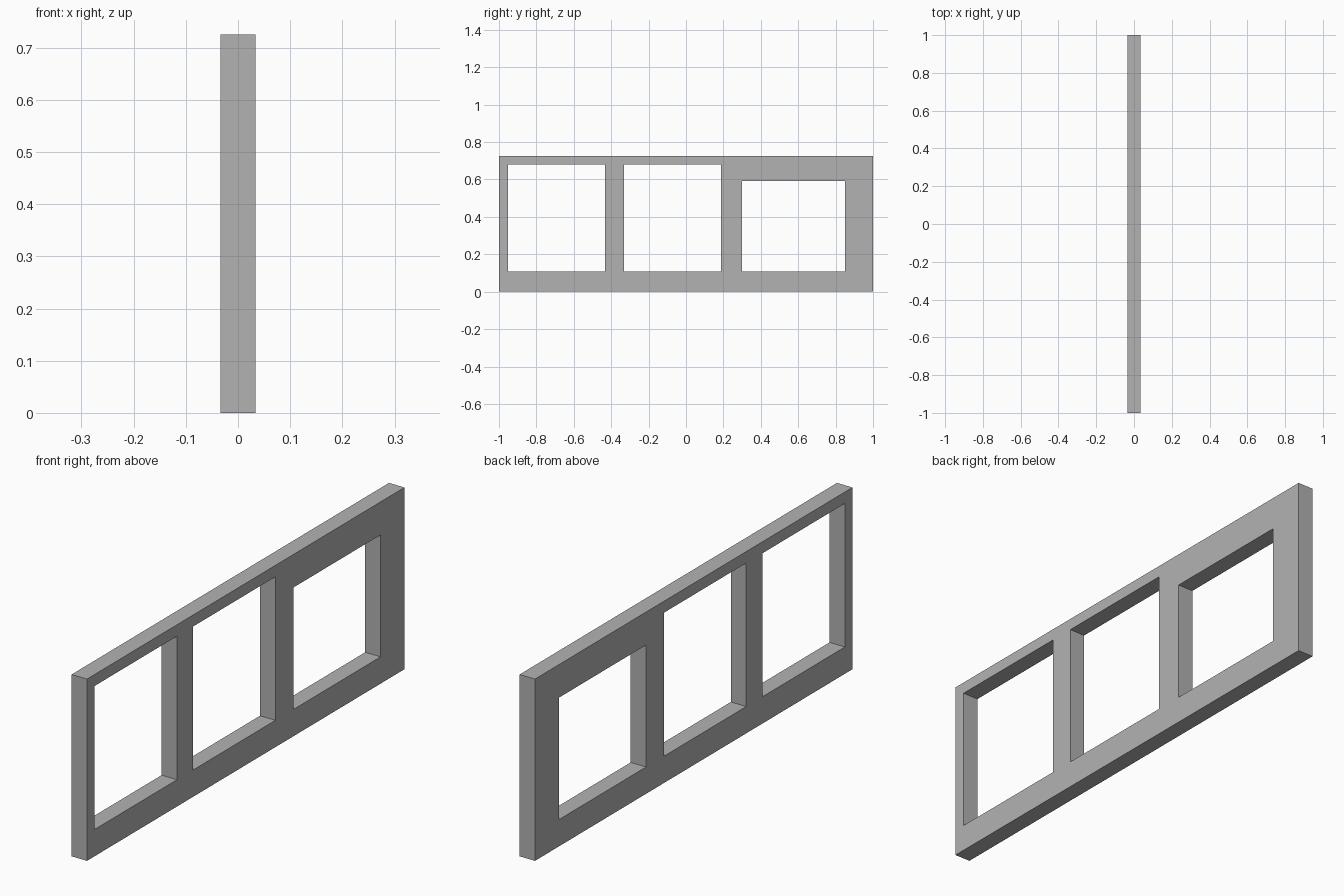
import bpy

# Remove the default cube only
default = bpy.data.objects.get("Cube")
if default:
    bpy.data.objects.remove(default, do_unlink=True)

THICKNESS = 0.068
HEIGHT = 0.725
SILL = 0.107

# Openings along the wall: start y, end y, top z
OPENINGS = {
    "front_opening": (-0.953, -0.433, 0.679),
    "middle_opening": (-0.331, 0.187, 0.679),
    "back_opening": (0.30, 0.85, 0.593),
}


def box(name, depth, y0, y1, z0, z1):
    """Box centred on x = 0 spanning the given y and z ranges."""
    bpy.ops.mesh.primitive_cube_add(size=1, location=(0, (y0 + y1) / 2, (z0 + z1) / 2))
    obj = bpy.context.object
    obj.name = name
    obj.scale = (depth, y1 - y0, z1 - z0)
    bpy.ops.object.transform_apply(location=True, rotation=False, scale=True)
    return obj


# Plain grey material
grey = bpy.data.materials.new("plain_grey")
grey.use_nodes = True
colour = (0.448, 0.448, 0.448, 1)
grey.diffuse_color = colour
grey.node_tree.nodes["Principled BSDF"].inputs["Base Color"].default_value = colour

# Wall slab
wall = box("window_wall", THICKNESS, -1, 1, 0, HEIGHT)
wall.data.materials.append(grey)

# Cut the three openings right through the slab
for name, (y0, y1, top) in OPENINGS.items():
    cutter = box(name, THICKNESS * 3, y0, y1, SILL, top)
    cutter.hide_render = True
    cutter.data.materials.append(grey)
    cut = wall.modifiers.new(name, 'BOOLEAN')
    cut.operation = 'DIFFERENCE'
    cut.solver = 'EXACT'
    cut.object = cutter
    bpy.context.view_layer.objects.active = wall
    bpy.ops.object.modifier_apply(modifier=cut.name)
    bpy.data.objects.remove(cutter, do_unlink=True)

# Flat shading keeps every edge crisp
for face in wall.data.polygons:
    face.use_smooth = False
